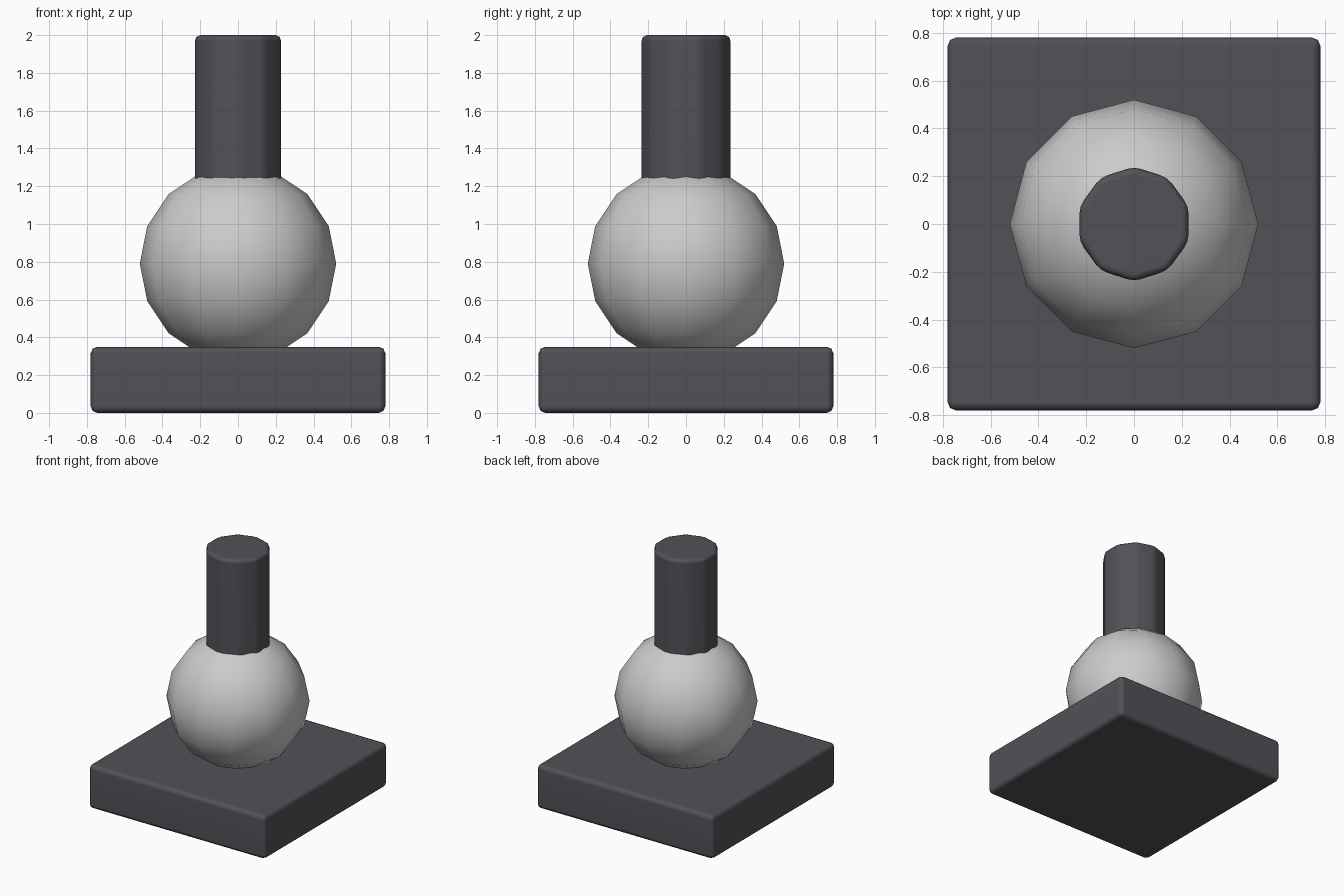
import bpy
import math

if "Cube" in bpy.data.objects:
    bpy.data.objects.remove(bpy.data.objects["Cube"])

dark = bpy.data.materials.new("dark_grey")
dark.diffuse_color = (0.085, 0.082, 0.095, 1)
dark.use_nodes = True
dark.node_tree.nodes["Principled BSDF"].inputs["Base Color"].default_value = dark.diffuse_color


def finish(name, bevel=0.0, mat=None):
    """Name the active object, round its edges and shade it smooth."""
    ob = bpy.context.object
    ob.name = name
    bpy.ops.object.transform_apply(location=False, rotation=False, scale=True)
    if bevel:
        mod = ob.modifiers.new("rounded_edges", 'BEVEL')
        mod.width = bevel
        mod.segments = 2
        mod.limit_method = 'ANGLE'
        mod.angle_limit = math.radians(30)
    if mat:
        ob.data.materials.append(mat)
    for p in ob.data.polygons:
        p.use_smooth = True
    if bevel:
        weighted = ob.modifiers.new("flat_faces", 'WEIGHTED_NORMAL')
        weighted.keep_sharp = True
    return ob


# Square base slab
bpy.ops.mesh.primitive_cube_add(size=1, location=(0, 0, 0.175))
bpy.context.object.scale = (1.56, 1.56, 0.35)
finish("base", 0.035, dark)

# Low-poly ball resting in the base
bpy.ops.mesh.primitive_uv_sphere_add(segments=12, ring_count=8, radius=0.52,
                                     location=(0, 0, 0.79))
finish("ball")

# Ten-sided post rising from the ball
bottom, top = 1.1, 2.0
bpy.ops.mesh.primitive_cylinder_add(vertices=10, radius=0.24, depth=top - bottom,
                                    location=(0, 0, (top + bottom) / 2))
finish("post", 0.03, dark)
